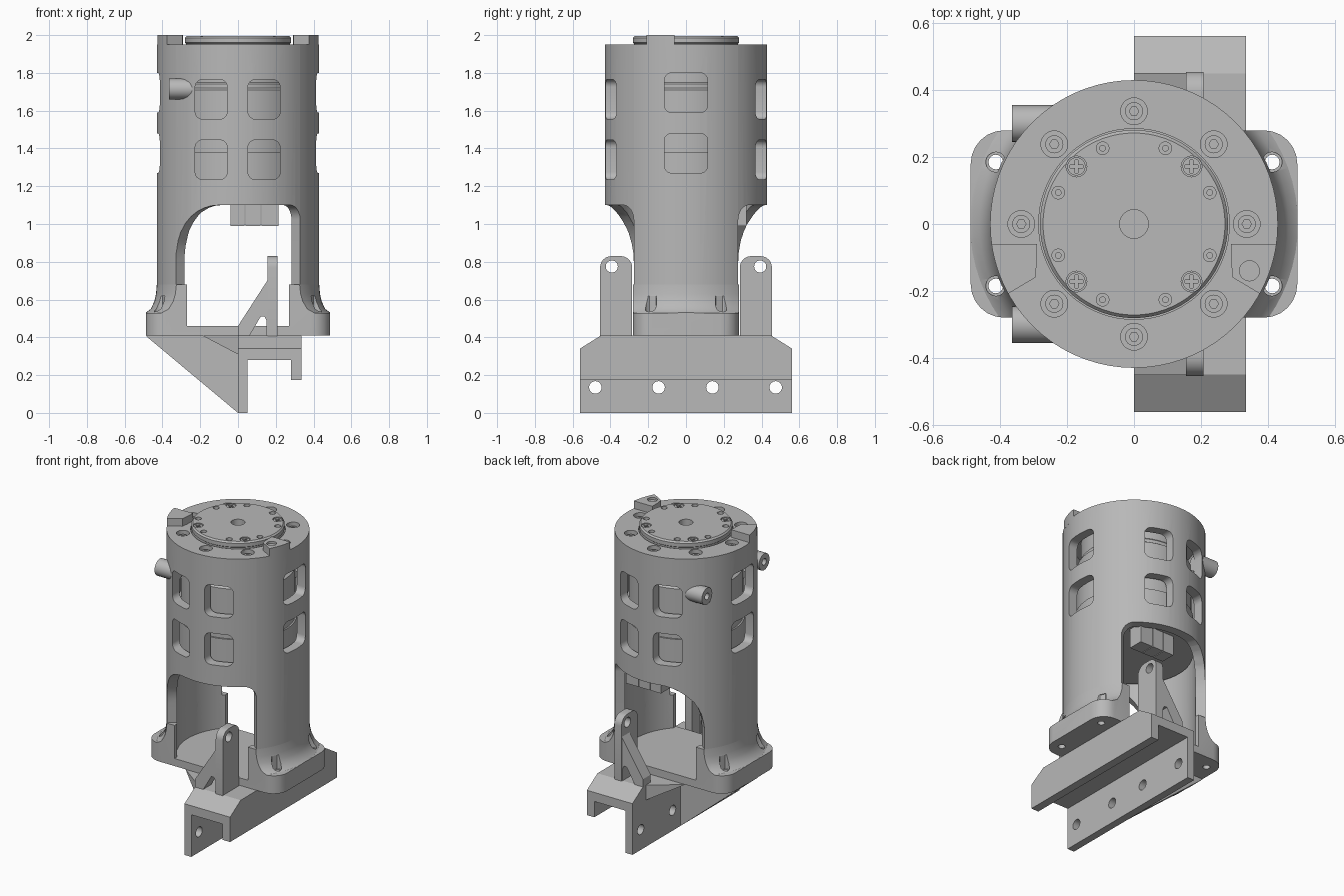
import bpy, bmesh
from math import sin, cos, pi, radians, sqrt
from mathutils import Vector

if "Cube" in bpy.data.objects:
    bpy.data.objects.remove(bpy.data.objects["Cube"])

grey = bpy.data.materials.new("machined_grey")
grey.use_nodes = True
grey.diffuse_color = (0.48, 0.48, 0.48, 1)
grey.node_tree.nodes["Principled BSDF"].inputs["Base Color"].default_value = (0.48, 0.48, 0.48, 1)


def finish(name, bm):
    bmesh.ops.recalc_face_normals(bm, faces=bm.faces)
    me = bpy.data.meshes.new(name)
    bm.to_mesh(me)
    bm.free()
    me.materials.append(grey)
    ob = bpy.data.objects.new(name, me)
    bpy.context.collection.objects.link(ob)
    return ob


def prism(name, pts, axis, lo, hi):
    """Extrude a 2D outline along an axis."""
    place = {"x": lambda u, v, w: (w, u, v),
             "y": lambda u, v, w: (u, w, v),
             "z": lambda u, v, w: (u, v, w)}[axis]
    bm = bmesh.new()
    a, b = [[bm.verts.new(place(u, v, w)) for u, v in pts] for w in (lo, hi)]
    n = len(pts)
    bm.faces.new(a)
    bm.faces.new(b)
    for i in range(n):
        j = (i + 1) % n
        bm.faces.new((a[i], a[j], b[j], b[i]))
    return finish(name, bm)


def circle(cx, cy, r, n=24):
    return [(cx + r * cos(2 * pi * i / n), cy + r * sin(2 * pi * i / n)) for i in range(n)]


def rounded(cx, cy, w, h, r, n=6):
    pts = []
    for k, (sx, sy) in enumerate(((1, 1), (-1, 1), (-1, -1), (1, -1))):
        for i in range(n + 1):
            a = pi / 2 * (k + i / n)
            pts.append((cx + sx * (w / 2 - r) + r * cos(a), cy + sy * (h / 2 - r) + r * sin(a)))
    return pts


def box(name, x0, x1, y0, y1, z0, z1):
    return prism(name, [(x0, y0), (x1, y0), (x1, y1), (x0, y1)], "z", z0, z1)


def revolve(name, loop, n=72):
    """Spin a closed (radius, height) outline about z."""
    bm = bmesh.new()
    rings = [[bm.verts.new((r * cos(2 * pi * i / n), r * sin(2 * pi * i / n), z)) for r, z in loop]
             for i in range(n)]
    m = len(loop)
    for i in range(n):
        a, b = rings[i], rings[(i + 1) % n]
        for j in range(m):
            k = (j + 1) % m
            if loop[j][0] or loop[k][0]:
                bm.faces.new((a[j], b[j], b[k], a[k]))
    bmesh.ops.remove_doubles(bm, verts=bm.verts, dist=1e-5)
    return finish(name, bm)


def hull(name, pts):
    bm = bmesh.new()
    for p in pts:
        bm.verts.new(p)
    bmesh.ops.convex_hull(bm, input=bm.verts)
    return finish(name, bm)


def carve(ob, cutter, op="DIFFERENCE"):
    mod = ob.modifiers.new("cut", "BOOLEAN")
    mod.operation, mod.solver, mod.object = op, "EXACT", cutter
    bpy.context.view_layer.objects.active = ob
    bpy.ops.object.modifier_apply(modifier=mod.name)
    bpy.data.objects.remove(cutter)


def arch_cutter(side):
    """Opening between the legs: wide arc on the right, tight arc on the left."""
    steps = [i * pi / 20 for i in range(11)]
    cols = [(220 + 36.7 * (1 - cos(t)), 0.8 + 0.3 * sin(t)) for t in steps]
    cols += [(256.7 + 5 * i, 1.1) for i in range(1, 11)]
    cols += [(310 + 10 * sin(t), 1.02 + 0.08 * cos(t)) for t in steps]
    bm = bmesh.new()
    rows = []
    for a, top in cols:
        c, s = cos(radians(a)), side * sin(radians(a))
        rows.append([bm.verts.new((r * c, r * s, z)) for r, z in
                     ((0.3, 0.38), (0.6, 0.38), (0.6, top), (0.3, top))])
    for a, b in zip(rows, rows[1:]):
        for j in range(4):
            k = (j + 1) % 4
            bm.faces.new((a[j], a[k], b[k], b[j]))
    bm.faces.new(rows[0])
    bm.faces.new(rows[-1])
    return finish("cutter", bm)


# Housing shell with open front and back, and windows all round
shell = revolve("housing_shell", [(0.43, 0.42), (0.43, 1.95), (0.285, 1.95), (0.285, 1.88),
                                  (0.37, 1.88), (0.37, 0.42)])
for side in (1, -1):
    carve(shell, arch_cutter(side))
    lo, hi = sorted((side * 0.2, side * 0.6))
    for z in (1.34, 1.66):
        for x in (-0.142, 0.138):
            carve(shell, prism("cutter", rounded(x, z, 0.17, 0.21, 0.04), "y", lo, hi))
        carve(shell, prism("cutter", rounded(0, z + 0.035, 0.23, 0.21, 0.04), "x", lo, hi))

# Rim screws in counterbores
for i in range(8):
    x, y = 0.337 * cos(i * pi / 4), 0.337 * sin(i * pi / 4)
    carve(shell, prism("cutter", circle(x, y, 0.04), "z", 1.91, 2.0))
    screw = prism("rim_screw", circle(x, y, 0.027), "z", 1.9, 1.93)
    carve(screw, prism("cutter", circle(x, y, 0.014, 6), "z", 1.915, 1.95))

# Motor body inside, with its connectors underneath
revolve("motor_body", [(0, 1.12), (0.355, 1.12), (0.355, 1.38), (0.345, 1.38), (0.345, 1.71),
                       (0.33, 1.72), (0.33, 1.74), (0.32, 1.75), (0.32, 1.9), (0, 1.9)])
for name, x0, x1 in (("small_connector", -0.04, 0.035), ("middle_connector", 0.04, 0.12),
                     ("end_connector", 0.125, 0.215)):
    box(name, x0, x1, 0.22, 0.32, 0.99, 1.13)

# Output disc with centre bore, threaded holes and cross-head screws
disc = revolve("output_disc", [(0, 1.86), (0.275, 1.86), (0.275, 1.955), (0.281, 1.96),
                               (0.281, 1.985), (0.272, 1.995), (0, 1.995)])
carve(disc, prism("cutter", circle(0, 0, 0.043), "z", 1.9, 2.1))
for i in range(8):
    a = (i + 0.5) * pi / 4
    x, y = 0.245 * cos(a), 0.245 * sin(a)
    carve(disc, prism("cutter", circle(x, y, 0.019, 16), "z", 1.95, 2.1))
    prism("disc_pin", circle(x, y, 0.01, 12), "z", 1.94, 1.975)
for sx in (1, -1):
    for sy in (1, -1):
        x, y = sx * 0.172, sy * 0.172
        carve(disc, prism("cutter", circle(x, y, 0.031), "z", 1.975, 2.1))
        head = prism("cross_screw", circle(x, y, 0.027), "z", 1.96, 1.99)
        for w, h in ((0.019, 0.004), (0.004, 0.019)):
            carve(head, box("cutter", x - w, x + w, y - h, y + h, 1.98, 2.0))

# Stop tabs on the rim
for name, flip in (("left_stop_tab", 1), ("right_stop_tab", -1)):
    outer = [(flip * 0.43 * cos(radians(a)), 0.43 * sin(radians(a))) for a in range(-29, -7, 3)]
    inner = [(flip * 0.29, -0.06), (flip * 0.29, -0.11), (flip * 0.295, -0.16)]
    tab = prism(name, outer + inner, "z", 1.93, 2.0)
    if flip == 1:
        carve(tab, prism("cutter", circle(0.345, -0.14, 0.03), "z", 1.985, 2.1))

# Side bosses for cables
for side in (1, -1):
    boss = prism("cable_boss", circle(side * 0.3, 1.715, 0.055), "x", -0.365, -0.23)
    carve(boss, prism("cutter", circle(side * 0.3, 1.715, 0.022, 16), "x", -0.5, -0.3))

# Flared feet and floor
foot = prism("flared_feet", rounded(0, 0, 0.976, 0.56, 0.1), "z", 0.41, 0.8)
carve(foot, revolve("cutter", [(0, 0.3), (0.7, 0.3), (0.7, 0.525), (0.49, 0.53), (0.462, 0.55),
                               (0.443, 0.59), (0.434, 0.63), (0.43, 0.68), (0, 0.68)]), "INTERSECT")
carve(foot, revolve("cutter", [(0, 0.46), (0.37, 0.46), (0.37, 0.9), (0, 0.9)]))
carve(foot, box("cutter", -0.27, 0.27, -0.5, 0.5, 0.46, 0.9))
for sx in (1, -1):
    for sy in (1, -1):
        x, y = sx * 0.413, sy * 0.185
        carve(foot, prism("cutter", circle(x, y, 0.022, 16), "z", 0.3, 0.56))
        carve(foot, prism("cutter", circle(x, y, 0.03, 16), "z", 0.525, 0.62))

# Mounting channel with four holes in its long wall
rail = prism("mounting_channel", [(0, 0), (0.05, 0), (0.05, 0.28), (0.28, 0.28), (0.28, 0.175),
                                  (0.335, 0.175), (0.335, 0.34), (0, 0.34)], "y", -0.562, 0.562)
for y in (-0.48, -0.145, 0.14, 0.475):
    carve(rail, prism("cutter", circle(y, 0.135, 0.033), "x", -0.1, 0.1))

# Tapered block and braces joining the channel to the floor
hull("tapered_block", [(x, s * y, z) for x in (0, 0.335) for s in (1, -1)
                       for y, z in ((0.562, 0.34), (0.45, 0.41))])
hull("floor_wedge", [(x, s * y, z) for s in (1, -1)
                     for x, y, z in ((0, 0.42, 0.41), (0, 0.42, 0.31), (-0.19, 0.28, 0.41))])
prism("lower_gusset", [(0, 0), (0.02, 0), (0.02, 0.42), (-0.485, 0.42), (-0.485, 0.405)],
      "y", -0.06, 0.06)

# Upright lugs with braced backs
for side in (1, -1):
    lug = prism("upright_lug", rounded(side * 0.37, 0.56, 0.17, 0.54, 0.06), "x", 0.155, 0.208)
    carve(lug, prism("cutter", circle(side * 0.393, 0.775, 0.032), "x", 0, 0.4))
    lo, hi = sorted((side * 0.37, side * 0.452))
    brace = prism("lug_brace", [(0, 0.3), (0.17, 0.3), (0.17, 0.7), (0.155, 0.7), (0, 0.46)],
                  "y", lo, hi)
    carve(brace, prism("cutter", [(0.05, 0.345), (0.15, 0.345), (0.15, 0.49), (0.14, 0.51),
                                  (0.12, 0.51), (0.05, 0.39)], "y", -0.7, 0.7))

# Smooth the round walls and keep the edges sharp
for ob in bpy.context.collection.objects:
    if ob.type == "MESH" and ob.data.materials and ob.data.materials[0] == grey:
        bpy.ops.object.select_all(action="DESELECT")
        ob.select_set(True)
        bpy.context.view_layer.objects.active = ob
        bpy.ops.object.shade_smooth_by_angle(angle=radians(30))
